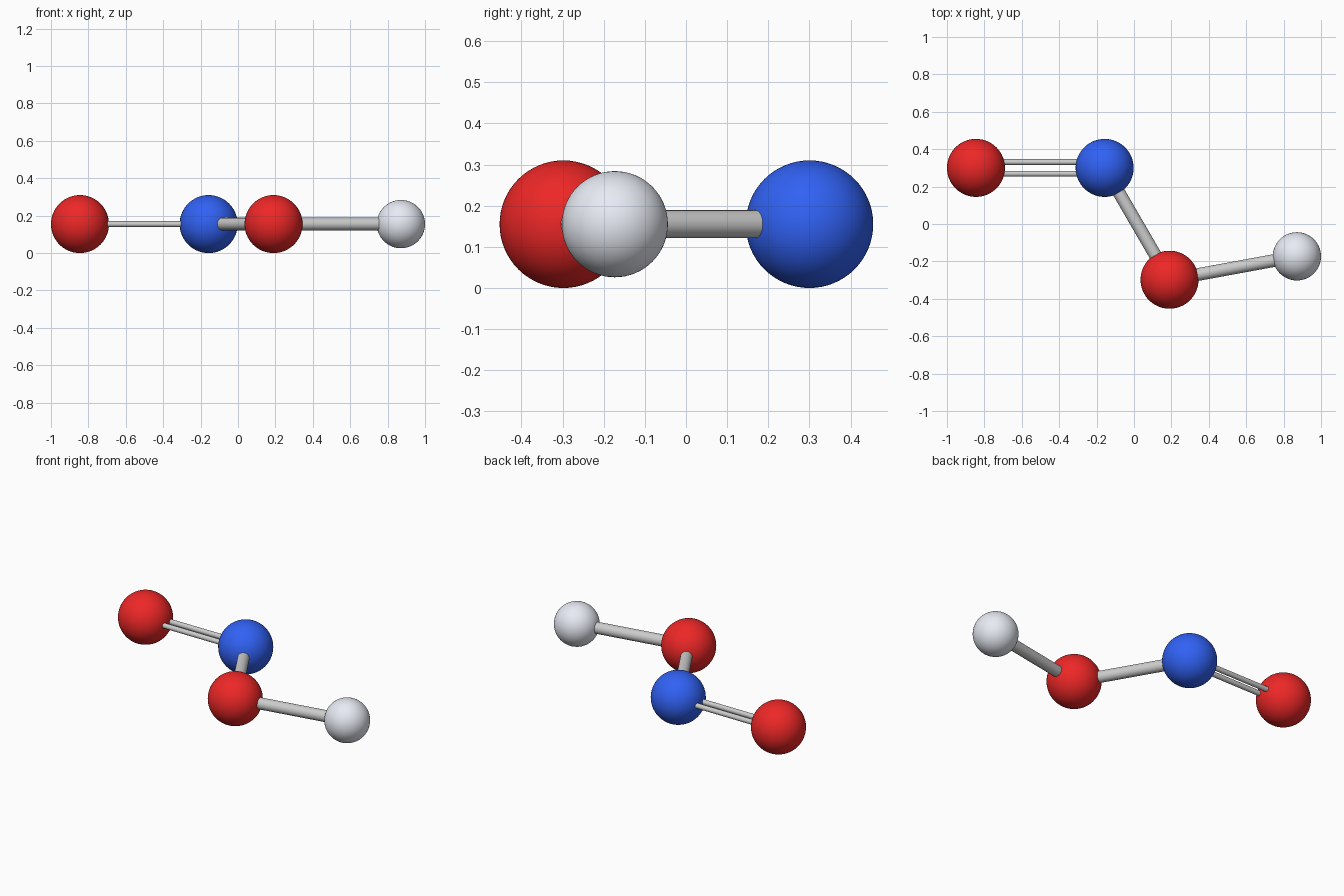
import bpy
from mathutils import Vector

if "Cube" in bpy.data.objects:
    bpy.data.objects.remove(bpy.data.objects["Cube"])

Z = 0.155


def material(name, rgb):
    m = bpy.data.materials.new(name)
    m.diffuse_color = (*rgb, 1)
    m.use_nodes = True
    m.node_tree.nodes["Principled BSDF"].inputs["Base Color"].default_value = m.diffuse_color
    return m


RED = material("red", (0.85, 0.02, 0.02))
BLUE = material("blue", (0.03, 0.12, 0.9))
WHITE = material("white", (0.8, 0.83, 0.9))


def atom(name, x, y, radius, mat):
    bpy.ops.mesh.primitive_uv_sphere_add(segments=64, ring_count=32, radius=radius, location=(x, y, Z))
    ob = bpy.context.object
    ob.name = name
    ob.data.materials.append(mat)
    bpy.ops.object.shade_smooth()
    return Vector((x, y, Z))


def bond(name, a, b, radius, offset=0):
    # rod between two atom centres, shifted sideways in the molecule's plane
    d = b - a
    side = d.cross(Vector((0, 0, 1))).normalized() * offset
    bpy.ops.mesh.primitive_cylinder_add(vertices=32, radius=radius, depth=d.length,
                                        location=(a + b) / 2 + side,
                                        rotation=d.to_track_quat('Z', 'Y').to_euler())
    bpy.context.object.name = name
    bpy.ops.object.shade_smooth_by_angle()


# Atoms
end_oxygen = atom("end_oxygen_atom", -0.845, 0.30, 0.155, RED)
nitrogen = atom("nitrogen_atom", -0.157, 0.30, 0.155, BLUE)
mid_oxygen = atom("middle_oxygen_atom", 0.19, -0.298, 0.155, RED)
hydrogen = atom("hydrogen_atom", 0.871, -0.173, 0.129, WHITE)

# Double bond
for i, off in enumerate((-0.031, 0.031)):
    bond(f"double_bond_rod_{i + 1}", end_oxygen, nitrogen, 0.0155, off)

# Single bonds
bond("nitrogen_oxygen_bond", nitrogen, mid_oxygen, 0.034)
bond("oxygen_hydrogen_bond", mid_oxygen, hydrogen, 0.034)
